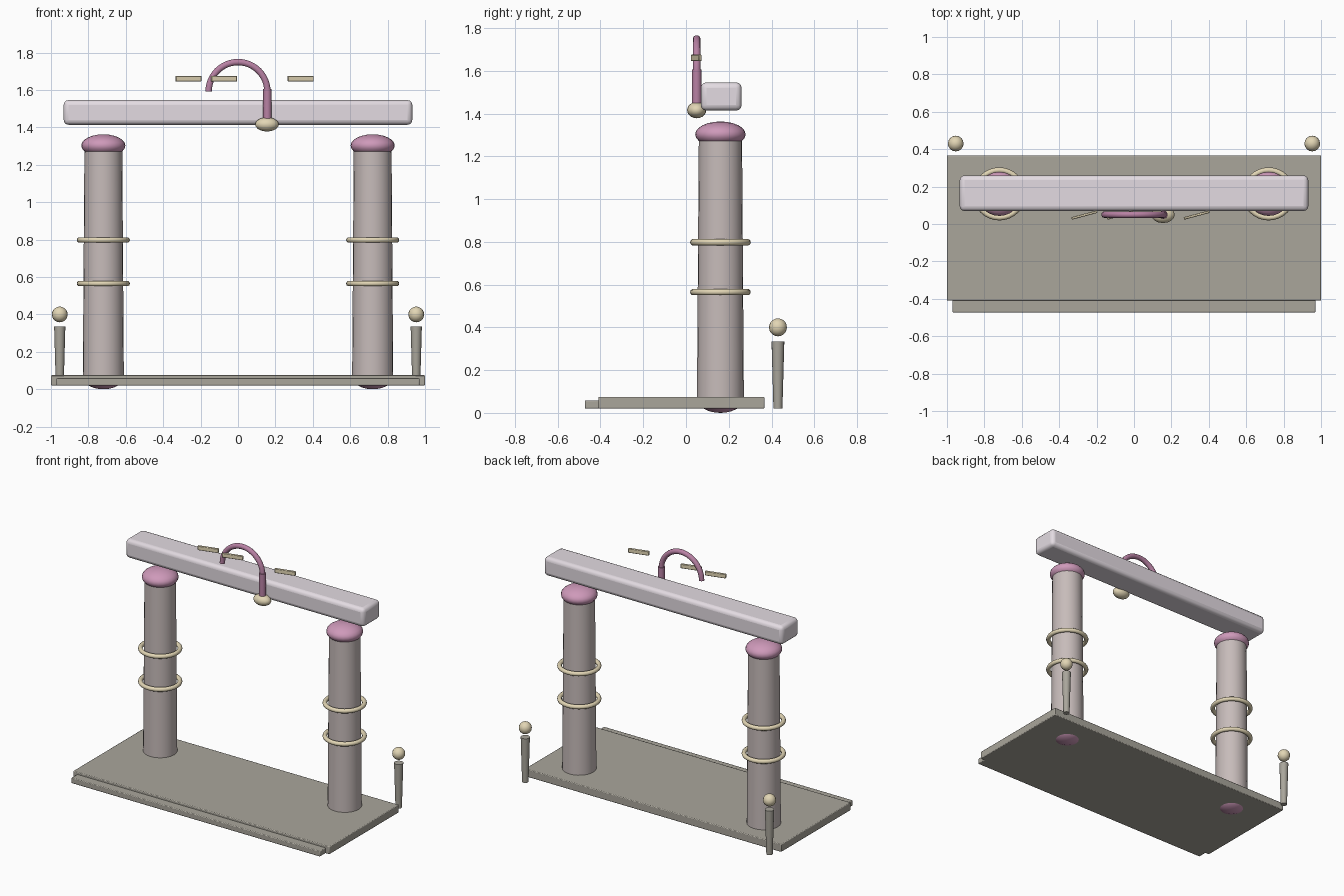
import bpy
from math import radians, sin, cos, pi

if "Cube" in bpy.data.objects:
    bpy.data.objects.remove(bpy.data.objects["Cube"])


def mat(name, r, g, b):
    m = bpy.data.materials.new(name)
    m.diffuse_color = (r, g, b, 1)
    m.use_nodes = True
    m.node_tree.nodes["Principled BSDF"].inputs["Base Color"].default_value = m.diffuse_color
    return m


STONE = mat("dark_stone", 0.40, 0.38, 0.33)
PILLAR = mat("pillar_stone", 0.57, 0.50, 0.49)
PLUM = mat("plum", 0.62, 0.32, 0.49)
DEEP_PLUM = mat("deep_plum", 0.48, 0.22, 0.37)
LILAC = mat("pale_lilac", 0.77, 0.71, 0.76)
GOLD = mat("gold", 0.76, 0.67, 0.46)


def finish(name, material, angle=35):
    ob = bpy.context.object
    ob.name = name
    ob.data.materials.append(material)
    bpy.ops.object.shade_smooth_by_angle(angle=radians(angle))
    return ob


def box(name, lo, hi, material, bevel, segments=2, rot=0):
    centre = [(a + b) / 2 for a, b in zip(lo, hi)]
    bpy.ops.mesh.primitive_cube_add(size=1, location=centre)
    ob = bpy.context.object
    ob.scale = [b - a for a, b in zip(lo, hi)]
    bpy.ops.object.transform_apply(location=False, rotation=False, scale=True)
    ob.rotation_euler.z = radians(rot)
    finish(name, material)
    mod = ob.modifiers.new("bevel", "BEVEL")
    mod.width = bevel
    mod.segments = segments


def post(name, x, y, z0, z1, r0, r1, material, sides):
    bpy.ops.mesh.primitive_cone_add(vertices=sides, radius1=r0, radius2=r1,
                                    depth=z1 - z0, location=(x, y, (z0 + z1) / 2))
    finish(name, material)


def ball(name, loc, radii, material, segs=24, rings=12):
    bpy.ops.mesh.primitive_uv_sphere_add(segments=segs, ring_count=rings,
                                         radius=1, location=loc)
    bpy.context.object.scale = radii
    bpy.ops.object.transform_apply(location=False, rotation=False, scale=True)
    finish(name, material)


# Platform and front step
box("platform", (-1, -0.41, 0.02), (1, 0.367, 0.075), STONE, 0.005)
box("front_step", (-0.97, -0.473, 0.02), (0.97, -0.40, 0.059), STONE, 0.005)

# Pillars with caps, feet and rings; rear posts with finials
for side, s in (("left", -1), ("right", 1)):
    x, y = 0.72 * s, 0.161
    post(side + "_pillar", x, y, 0.03, 1.30, 0.11, 0.101, PILLAR, 24)
    ball(side + "_pillar_cap", (x, y, 1.303), (0.118, 0.118, 0.06), PLUM)
    ball(side + "_pillar_foot", (x, y, 0.06), (0.105, 0.105, 0.06), PLUM)
    for n, z in enumerate((0.565, 0.798)):
        bpy.ops.mesh.primitive_torus_add(location=(x, y, z), major_segments=32, minor_segments=10,
                                         major_radius=0.127, minor_radius=0.015)
        finish(f"{side}_pillar_ring_{n + 1}", GOLD, 60)
    post(side + "_rear_post", 0.953 * s, 0.43, 0.02, 0.335, 0.021, 0.03, STONE, 16)
    ball(side + "_post_finial", (0.953 * s, 0.43, 0.40), (0.042,) * 3, GOLD, 16, 10)

# Top beam
box("top_beam", (-0.932, 0.069, 1.414), (0.932, 0.26, 1.546), LILAC, 0.026, 3)

# Hook: arched tube, straight stem and oval end
curve = bpy.data.curves.new("hook_arch", "CURVE")
curve.dimensions = "3D"
curve.bevel_depth = 0.018
curve.bevel_resolution = 3
curve.use_fill_caps = True
spline = curve.splines.new("POLY")
STEPS = 24
spline.points.add(STEPS)
for i, p in enumerate(spline.points):
    a = pi * i / STEPS
    p.co = (0.157 * cos(a), 0.05, 1.592 + 0.157 * sin(a), 1)
arch = bpy.data.objects.new("hook_arch", curve)
bpy.context.collection.objects.link(arch)
curve.materials.append(DEEP_PLUM)
post("hook_stem", 0.157, 0.05, 1.41, 1.605, 0.023, 0.022, DEEP_PLUM, 16)
ball("hook_oval", (0.155, 0.05, 1.416), (0.063, 0.045, 0.038), GOLD, 16, 10)

# Slanted gold bars above the beam
for n, x in enumerate((-0.265, -0.075, 0.335)):
    box(f"gold_bar_{n + 1}", (x - 0.071, 0.041, 1.645), (x + 0.071, 0.055, 1.676),
        GOLD, 0.003, 1, 15)
